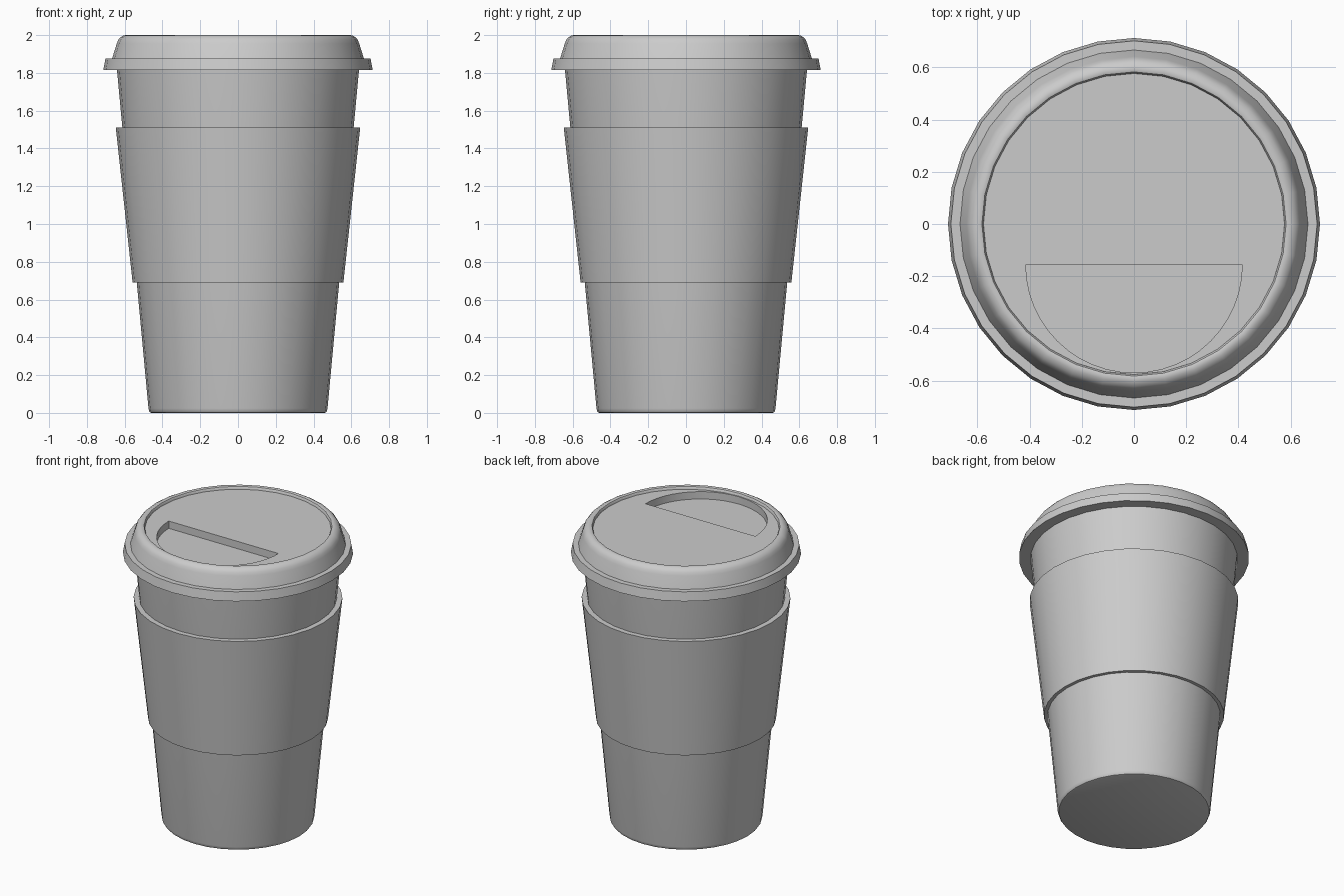
import bpy, bmesh
from math import sin, cos, pi, radians

if "Cube" in bpy.data.objects:
    bpy.data.objects.remove(bpy.data.objects["Cube"])

SIDES = 32


def finish(name, bm):
    bmesh.ops.recalc_face_normals(bm, faces=bm.faces)
    mesh = bpy.data.meshes.new(name)
    bm.to_mesh(mesh)
    bm.free()
    obj = bpy.data.objects.new(name, mesh)
    bpy.context.collection.objects.link(obj)
    return obj


def smooth(obj):
    bpy.ops.object.select_all(action='DESELECT')
    obj.select_set(True)
    bpy.context.view_layer.objects.active = obj
    bpy.ops.object.shade_smooth_by_angle(angle=radians(32))


def lathe(name, profile, closed=False):
    """Revolve (radius, z) points; open profiles get capped at both ends."""
    bm = bmesh.new()
    rings = [[bm.verts.new((r * cos(2 * pi * i / SIDES), r * sin(2 * pi * i / SIDES), z))
              for i in range(SIDES)] for r, z in profile]
    pairs = list(zip(rings, rings[1:]))
    if closed:
        pairs.append((rings[-1], rings[0]))
    else:
        bm.faces.new(rings[0])
        bm.faces.new(rings[-1])
    for a, b in pairs:
        for i in range(SIDES):
            j = (i + 1) % SIDES
            bm.faces.new((a[i], a[j], b[j], b[i]))
    return finish(name, bm)


# tapered cup with a softly rounded bottom edge
cup = lathe("cup", [(0.458, 0), (0.466, 0.003), (0.471, 0.01), (0.474, 0.024), (0.642, 1.83)])
smooth(cup)

# cardboard sleeve, a solid band around the cup
sleeve = lathe("sleeve", [(0.53, 0.69), (0.558, 0.69), (0.647, 1.51), (0.607, 1.51)], closed=True)
smooth(sleeve)

# lid: flange, sloping wall, rounded rim, shallow recessed top
lid = lathe("lid", [(0.62, 1.815), (0.713, 1.815), (0.702, 1.875), (0.667, 1.875),
                    (0.642, 1.955), (0.634, 1.975), (0.622, 1.989), (0.606, 1.998),
                    (0.592, 2.0), (0.583, 1.997), (0.579, 1.99), (0.577, 1.98)])

# half-round sip pocket cut into the lid
bm = bmesh.new()
arc = [bm.verts.new((0.415 * cos(pi + pi * i / 24), -0.155 + 0.415 * sin(pi + pi * i / 24), 1.93))
       for i in range(25)]
floor = bm.faces.new(arc)
top = bmesh.ops.extrude_face_region(bm, geom=[floor])
bmesh.ops.translate(bm, vec=(0, 0, 0.2), verts=[v for v in top["geom"] if isinstance(v, bmesh.types.BMVert)])
cutter = finish("sip_pocket_cutter", bm)
cutter.hide_render = True

cut = lid.modifiers.new("sip_pocket", 'BOOLEAN')
cut.operation = 'DIFFERENCE'
cut.solver = 'EXACT'
cut.object = cutter
bpy.context.view_layer.objects.active = lid
bpy.ops.object.modifier_apply(modifier=cut.name)
bpy.data.objects.remove(cutter)
smooth(lid)
